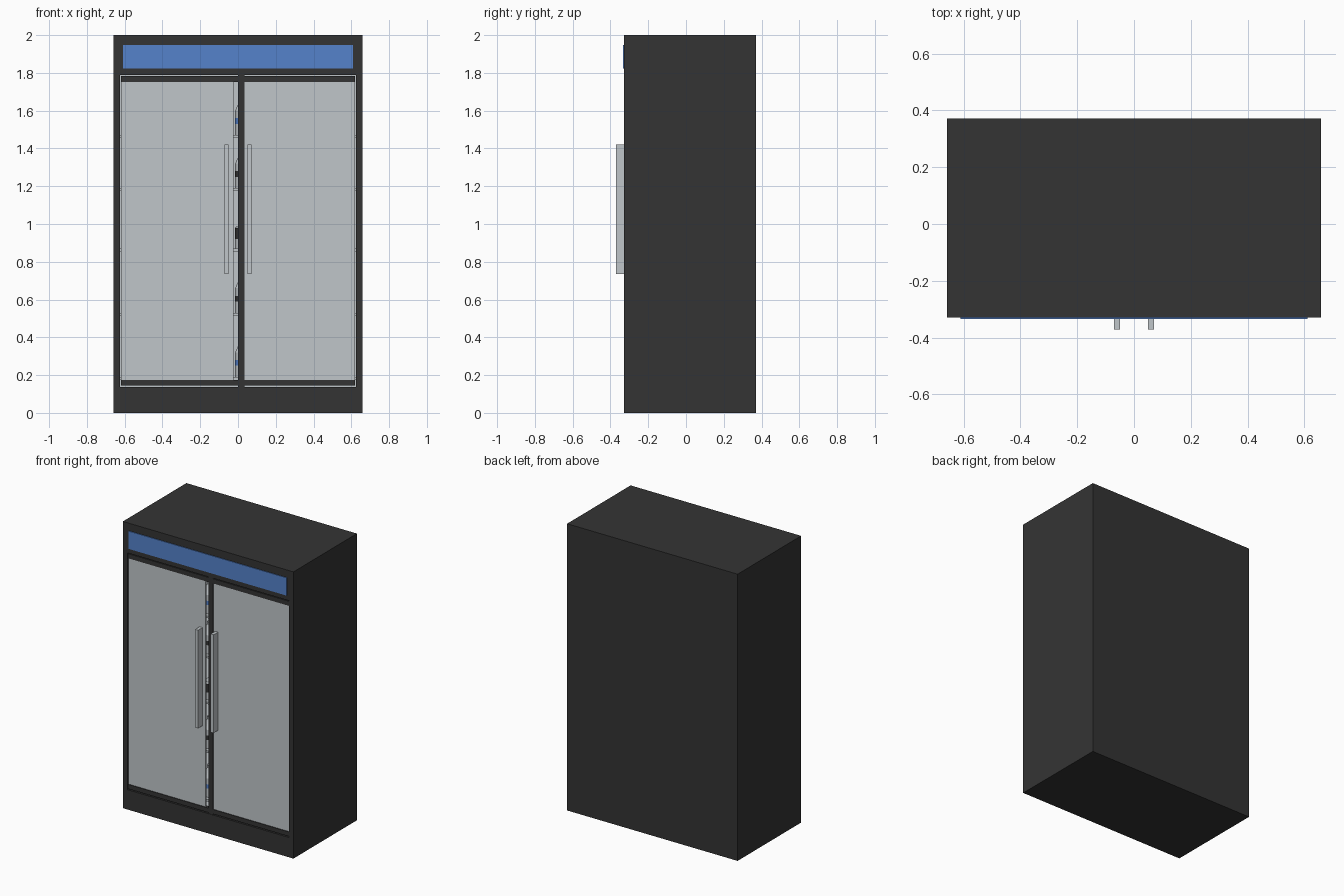
import bpy, bmesh, math
from mathutils import Vector

old = bpy.data.objects.get("Cube")
if old:
    bpy.data.objects.remove(old, do_unlink=True)


def material(name, rgb):
    m = bpy.data.materials.new(name)
    m.use_nodes = True
    m.diffuse_color = (*rgb, 1)
    m.node_tree.nodes["Principled BSDF"].inputs["Base Color"].default_value = (*rgb, 1)
    return m


charcoal = material("charcoal", (0.034, 0.034, 0.034))
glass = material("pale grey glass", (0.53, 0.565, 0.585))
blue = material("sign blue", (0.09, 0.223, 0.6))


def finish(name, bm, *mats):
    mesh = bpy.data.meshes.new(name)
    bm.to_mesh(mesh)
    bm.free()
    for m in mats:
        mesh.materials.append(m)
    ob = bpy.data.objects.new(name, mesh)
    bpy.context.collection.objects.link(ob)
    return ob


def box_mesh(x0, x1, y0, y1, z0, z1):
    bm = bmesh.new()
    bmesh.ops.create_cube(bm, size=1)
    lo, hi = Vector((x0, y0, z0)), Vector((x1, y1, z1))
    for v in bm.verts:
        v.co = Vector([(lo[i] + hi[i]) / 2 + v.co[i] * (hi[i] - lo[i]) for i in range(3)])
    return bm


def box(name, x0, x1, y0, y1, z0, z1, mat):
    return finish(name, box_mesh(x0, x1, y0, y1, z0, z1), mat)


W, FRONT, BACK, H = 0.658, -0.329, 0.371, 2.0
OPEN_X, OPEN_LO, OPEN_HI = 0.624, 0.138, 1.79
GLASS_X, GLASS_LO, GLASS_HI = 0.62, 0.175, 1.752
INNER = BACK - 0.04

# Cabinet: one box whose front is inset and pushed back into a lined cavity
bm = box_mesh(-W, W, FRONT, BACK, 0, H)
face = min(bm.faces, key=lambda f: f.calc_center_median().y)
bmesh.ops.inset_region(bm, faces=[face], thickness=0.03)
for v in face.verts:
    v.co.x = math.copysign(OPEN_X, v.co.x)
    v.co.z = OPEN_HI if v.co.z > H / 2 else OPEN_LO
for depth in (FRONT + 0.03, INNER):
    ext = bmesh.ops.extrude_face_region(bm, geom=[face])
    bmesh.ops.delete(bm, geom=[face], context='FACES_ONLY')
    face = [g for g in ext["geom"] if isinstance(g, bmesh.types.BMFace)][0]
    for v in face.verts:
        v.co.y = depth
bmesh.ops.recalc_face_normals(bm, faces=bm.faces)
for f in bm.faces:
    c = f.calc_center_median()
    inside = abs(c.x) < W - 0.01 and 0.1 < c.z < H - 0.1
    f.material_index = int(inside and FRONT + 0.02 < c.y < BACK - 0.01)
finish("cabinet", bm, charcoal, glass)

# Door rails sit just behind the cabinet face, leaving a fine seam
RAIL = FRONT + 0.003
for side, x0, x1 in (("right", -GLASS_X, 0), ("left", 0.003, GLASS_X)):
    box(side + "_door_top_rail", x0, x1, RAIL, RAIL + 0.025, GLASS_HI, OPEN_HI - 0.006, charcoal)
    box(side + "_door_bottom_rail", x0, x1, RAIL, RAIL + 0.025, OPEN_LO + 0.006, GLASS_LO, charcoal)
box("centre_stile", 0, 0.035, RAIL, RAIL + 0.025, OPEN_LO, OPEN_HI, charcoal)

# Glass panes
PANE = FRONT + 0.008
box("right_door_glass", -GLASS_X, -0.025, PANE, PANE + 0.01, GLASS_LO, GLASS_HI, glass)
box("left_door_glass", 0.035, GLASS_X, PANE, PANE + 0.01, GLASS_LO, GLASS_HI, glass)

# Door handles
for side, x in (("right", -0.06), ("left", 0.06)):
    box(side + "_handle", x - 0.011, x + 0.011, -0.371, PANE, 0.735, 1.42, glass)

# Header sign
box("header_sign", -0.61, 0.61, FRONT - 0.005, FRONT + 0.003, 1.823, 1.947, blue)


# Stock: lathe-turned bottles and cans with a coloured band
def lathe(name, profile, band, mats, x, y, z):
    bm = bmesh.new()
    verts = [bm.verts.new((r, 0, h)) for r, h in profile]
    edges = [bm.edges.new(p) for p in zip(verts, verts[1:])]
    bmesh.ops.spin(bm, geom=verts + edges, axis=(0, 0, 1), cent=(0, 0, 0),
                   angle=math.tau, steps=12)
    bmesh.ops.remove_doubles(bm, verts=bm.verts, dist=0.0005)
    bmesh.ops.recalc_face_normals(bm, faces=bm.faces)
    for f in bm.faces:
        f.material_index = int(band[0] < f.calc_center_median().z < band[1])
    ob = finish(name, bm, *mats)
    ob.location = (x, y, z)


bottle = [(0, 0), (0.045, 0), (0.045, 0.06), (0.045, 0.09), (0.045, 0.13),
          (0.018, 0.19), (0.018, 0.21), (0, 0.21)]
can = [(0, 0), (0.045, 0), (0.045, 0.05), (0.045, 0.11), (0.035, 0.12), (0, 0.12)]

shelves = [0.19, 0.53, 0.87, 1.19, 1.47]
for i, z in enumerate(shelves):
    box(f"shelf_{i + 1}", -OPEN_X, OPEN_X, -0.25, INNER, z - 0.015, z, glass)
    shape, band = (bottle, (0.06, 0.09)) if i % 3 != 2 else (can, (0.05, 0.11))
    colour = blue if i in (0, 4) else charcoal
    for n in range(-5, 5):
        lathe(f"product_{i + 1}_{n + 6}", shape, band, (glass, colour),
              0.03 + n * 0.12, -0.18, z)
